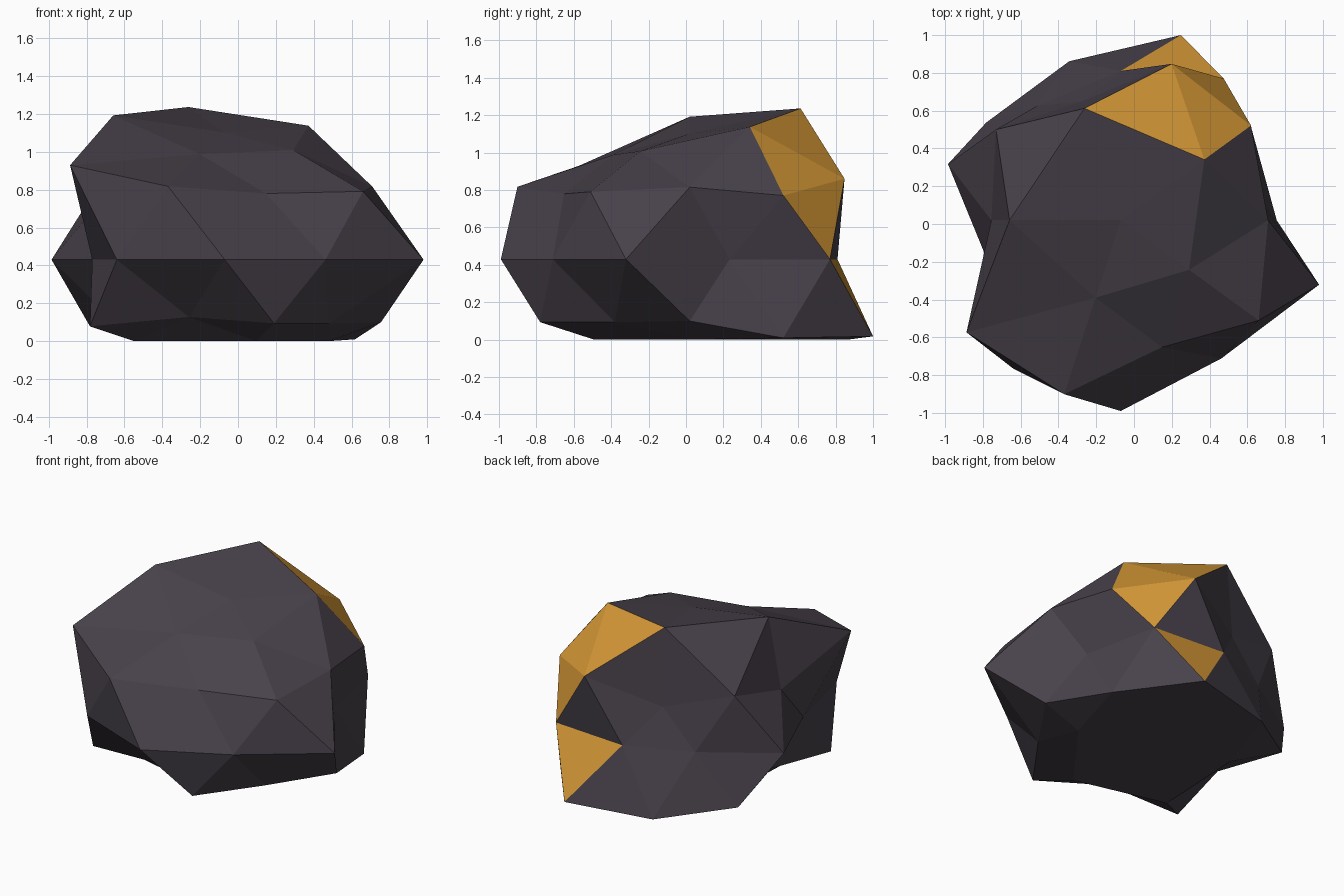
import bpy
import bmesh
import math
from mathutils import Vector

cube = bpy.data.objects.get("Cube")
if cube:
    bpy.data.objects.remove(cube, do_unlink=True)


def make_material(name, colour):
    mat = bpy.data.materials.new(name)
    mat.use_nodes = True
    mat.diffuse_color = (*colour, 1)
    bsdf = next(n for n in mat.node_tree.nodes if n.type == "BSDF_PRINCIPLED")
    bsdf.inputs["Base Color"].default_value = (*colour, 1)
    return mat


def azimuth(v):
    return math.degrees(math.atan2(v.y, v.x)) % 360


# Radius of each lump, ring by ring from top to bottom, anticlockwise
RINGS = {
    10: [0.84],
    9: [1.04, 1.185, 1.12, 0.82, 0.85],
    5: [0.917, 1.023, 0.96, 1.187, 0.831],
    4: [0.953, 0.74, 0.766, 1.083, 1.009],
    0: [0.69, 0.927, 0.79, 0.75, 0.962, 0.736, 0.97, 1.01, 0.905, 1.104],
    -4: [0.923, 1.152, 0.984, 0.984, 0.94],
    -5: [1.0, 1.04, 0.717, 0.72, 0.8],
    -9: [1.05, 1.05, 1.05, 1.127, 1.02],
    -10: [1.0],
}
CENTRE = Vector((-0.07, 0.02, 0.43))
SQUASH = 0.8

bm = bmesh.new()
bmesh.ops.create_icosphere(bm, subdivisions=2, radius=1)
for v in bm.verts:
    v.co.x, v.co.y = -v.co.x, -v.co.y

# Gold vein: facets in one sector and two height bands of the round form
for f in bm.faces:
    c = f.calc_center_median()
    in_band = 0.25 < c.z < 0.8 or -0.2 < c.z < 0
    f.material_index = int(45 < azimuth(c) < 85 and in_band)
    f.smooth = False

# Push each vertex out to its radius, squash, and flatten the underside
for v in bm.verts:
    radii = RINGS[round(v.co.z * 10)]
    n = len(radii)
    r = radii[int((azimuth(v.co) + 1) * n / 360) % n]
    v.co = CENTRE + Vector((v.co.x, v.co.y, v.co.z * SQUASH)) * r
    v.co.z = max(v.co.z, 0)
bmesh.ops.recalc_face_normals(bm, faces=bm.faces)

mesh = bpy.data.meshes.new("ore_rock")
bm.to_mesh(mesh)
bm.free()
mesh.materials.append(make_material("dark_stone", (0.065, 0.054, 0.07)))
mesh.materials.append(make_material("gold_ore", (0.67, 0.315, 0.037)))
rock = bpy.data.objects.new("ore_rock", mesh)
bpy.context.scene.collection.objects.link(rock)
